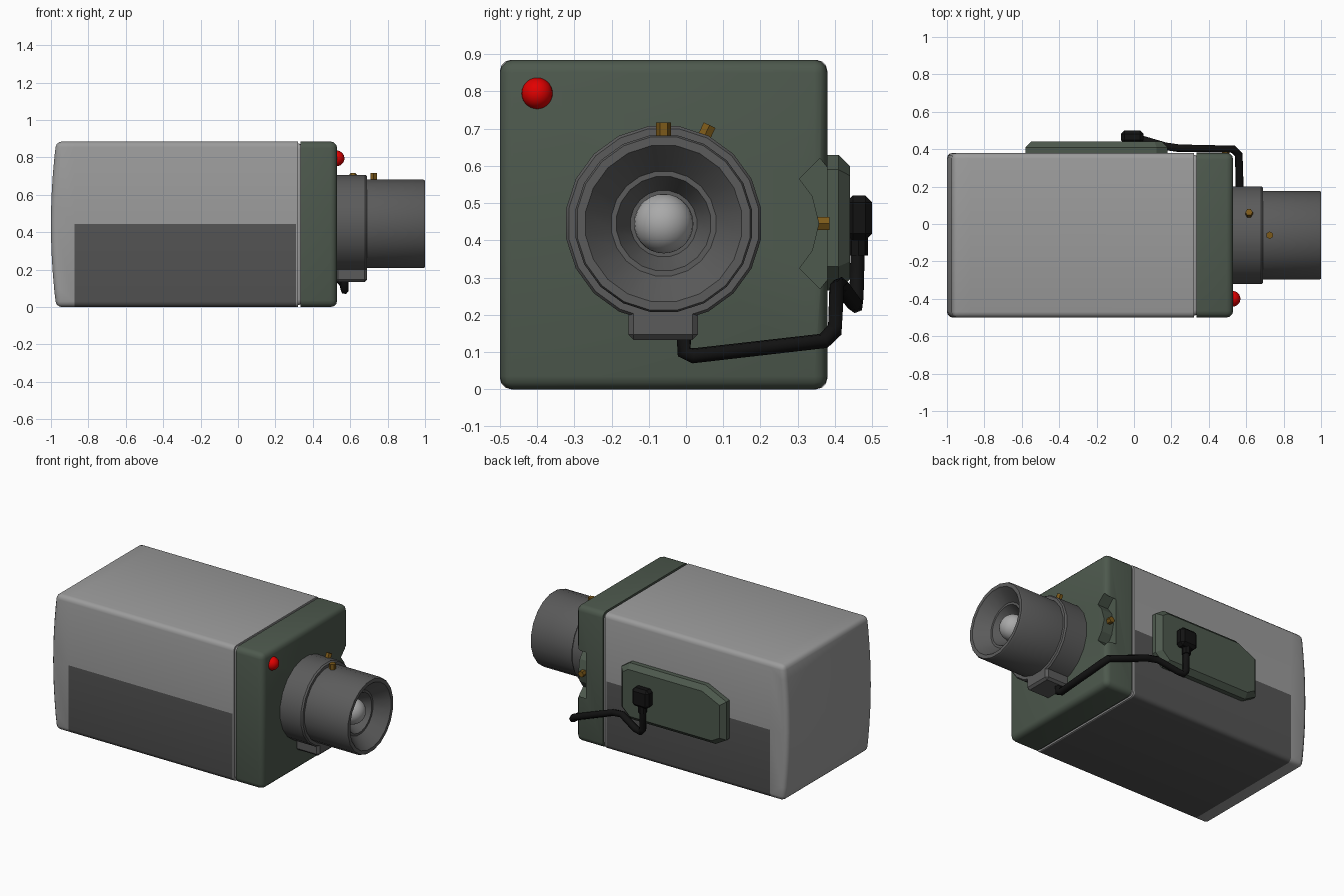
import bpy, bmesh, math
from mathutils import Vector, Matrix

if "Cube" in bpy.data.objects:
    bpy.data.objects.remove(bpy.data.objects["Cube"])

CY, CZ = -0.06, 0.445          # lens axis


def mat(name, r, g, b):
    m = bpy.data.materials.new(name)
    m.diffuse_color = (r, g, b, 1)
    m.use_nodes = True
    m.node_tree.nodes["Principled BSDF"].inputs["Base Color"].default_value = m.diffuse_color
    return m


LIGHT = mat("light_grey", .33, .33, .33)
DARK = mat("dark_grey", .09, .09, .09)
LENS = mat("lens_grey", .105, .105, .105)
GREEN = mat("green", .075, .1, .075)
BLACK = mat("black", .006, .006, .006)
BRASS = mat("brass", .2, .1, .01)
RED = mat("red", .75, .0, .0)
GLASS = mat("glass", .4, .4, .4)


def finish(name, bm, mats, smooth=None):
    bmesh.ops.recalc_face_normals(bm, faces=bm.faces)
    me = bpy.data.meshes.new(name)
    bm.to_mesh(me)
    bm.free()
    ob = bpy.data.objects.new(name, me)
    bpy.context.collection.objects.link(ob)
    for m in mats:
        me.materials.append(m)
    if smooth:
        bpy.ops.object.select_all(action='DESELECT')
        ob.select_set(True)
        bpy.context.view_layer.objects.active = ob
        bpy.ops.object.shade_smooth_by_angle(angle=math.radians(smooth))
    return ob


def prism(pts, depth):
    """Polygon of 3D points extruded along a depth vector."""
    bm = bmesh.new()
    f = bm.faces.new([bm.verts.new(p) for p in pts])
    ext = bmesh.ops.extrude_face_region(bm, geom=[f], use_keep_orig=True)
    bmesh.ops.translate(bm, vec=depth, verts=[v for v in ext["geom"] if isinstance(v, bmesh.types.BMVert)])
    bmesh.ops.recalc_face_normals(bm, faces=bm.faces)
    return bm


def box(x0, x1, y0, y1, z0, z1):
    return prism([(x0, y0, z0), (x1, y0, z0), (x1, y1, z0), (x0, y1, z0)], (0, 0, z1 - z0))


def bevel(bm, width, seg, keep=lambda e: True):
    edges = [e for e in bm.edges if e.calc_face_angle(0) > .6 and keep(e)]
    bmesh.ops.bevel(bm, geom=edges, offset=width, segments=seg, profile=.5, affect='EDGES')


def off_plane(x):
    return lambda e: not all(abs(v.co.x - x) < 1e-4 for v in e.verts)


def peg(name, base, direction, r, length, sides, m):
    bm = bmesh.new()
    d = Vector(direction).normalized()
    rot = d.to_track_quat('Z', 'X').to_matrix().to_4x4()
    bmesh.ops.create_cone(bm, cap_ends=True, segments=sides, radius1=r, radius2=r, depth=length,
                          matrix=Matrix.Translation(Vector(base) + d * length / 2) @ rot)
    return finish(name, bm, [m])


def ball(name, centre, r, m):
    bm = bmesh.new()
    bmesh.ops.create_uvsphere(bm, u_segments=24, v_segments=14, radius=r, matrix=Matrix.Translation(centre))
    return finish(name, bm, [m], 60)


# Housing: bulging rear, dark lower panel
rear = [(-1 + .028 * (t / 5) ** 2, -.5, .4425 + .4425 * t / 5) for t in range(-5, 6)]
bm = prism(rear + [(.32, -.5, .885), (.32, -.5, 0)], (0, .88, 0))
bevel(bm, .03, 3, off_plane(.32))
for co, no in (((0, 0, CZ), (0, 0, 1)), ((-.875, 0, 0), (1, 0, 0)), ((.31, 0, 0), (1, 0, 0))):
    bmesh.ops.bisect_plane(bm, geom=bm.verts[:] + bm.edges[:] + bm.faces[:], plane_co=co, plane_no=no)
for f in bm.faces:
    c = f.calc_center_median()
    f.material_index = int(c.z < CZ and -.875 < c.x < .31)
finish("housing", bm, [LIGHT, DARK], 40)

# Recessed seam
bm = box(.3, .35, -.49, .37, .01, .875)
bevel(bm, .03, 3)
finish("seam", bm, [LIGHT], 40)

# Green front block with a notch on the side
bm = box(.335, .53, -.5, .38, 0, .885)
bevel(bm, .035, 3, off_plane(.335))
front = finish("front_block", bm, [GREEN], 40)
half = [(.36, .175), (.305, .12), (.34, .073)]
notch = [(.42, .1)] + half + [(.358, 0)] + [(y, -z) for y, z in reversed(half)] + [(.42, -.1)]
cut = finish("notch_cutter", prism([(.455, y, CZ + z) for y, z in notch], (.15, 0, 0)), [GREEN])
cut.hide_render = True
cut.hide_viewport = True
mod = front.modifiers.new("notch", 'BOOLEAN')
mod.operation = 'DIFFERENCE'
mod.solver = 'EXACT'
mod.object = cut

# Lens barrel: revolved profile
prof = [(.52, 0), (.52, .265), (.68, .265), (.69, .258), (.69, .24), (.99, .24), (1, .235), (1, .212),
        (.92, .142), (.92, .128), (.85, .09), (.85, 0)]
bm = bmesh.new()
N = 20
rings = []
for x, r in prof:
    rings.append([bm.verts.new((x, CY + r * math.cos(a), CZ + r * math.sin(a)))
                  for a in [(i + .5) * math.tau / N for i in range(N)]])
for a, b in zip(rings, rings[1:]):
    for i in range(N):
        bm.faces.new((a[i], a[(i + 1) % N], b[(i + 1) % N], b[i]))
bmesh.ops.remove_doubles(bm, verts=bm.verts, dist=1e-5)
finish("lens_barrel", bm, [LENS], 30)
ball("lens_glass", (.87, CY, CZ), .08, GLASS)

# Block under the lens
bm = box(.52, .69, -.155, .032, .133, .26)
bevel(bm, .014, 1)
finish("lens_block", bm, [LENS])

# Red lamp and brass screws
ball("lamp", (.527, -.4, .795), .042, RED)
for i, (x, a, r0, r1) in enumerate(((.615, 65, .25, .292), (.725, 90, .22, .272), (.49, 0, .4, .446))):
    d = (0, math.cos(math.radians(a)), math.sin(math.radians(a)))
    peg(f"screw_{i + 1}", (x, CY + d[1] * r0, CZ + d[2] * r0), d, .02, r1 - r0, 6, BRASS)

# Side plate with a chamfered outer rim
outline = [(.18, .33), (.18, .59), (.12, .63), (-.43, .63), (-.58, .56), (-.58, .31), (-.5, .265), (.11, .265)]
bm = prism([(x, .37, z) for x, z in outline], (0, .07, 0))
bevel(bm, .03, 1, lambda e: all(v.co.y > .43 for v in e.verts))
finish("side_plate", bm, [GREEN])

# Plug and its collar
bm = box(-.07, .05, .43, .5, .4, .52)
bevel(bm, .018, 1)
finish("plug", bm, [BLACK])
peg("plug_collar", (-.01, .463, .41), (0, 0, -1), .026, .05, 8, BLACK)

# Cable from plug to lens block
path = [(-.01, .462, .4), (-.01, .458, .25), (.01, .455, .225), (.05, .45, .232), (.17, .415, .28), (.24, .405, .27),
        (.53, .4, .16), (.56, .37, .13), (.57, .02, .09), (.57, -.005, .1), (.57, -.005, .15)]
cu = bpy.data.curves.new("cable", 'CURVE')
cu.dimensions = '3D'
cu.bevel_depth = .022
cu.bevel_resolution = 1
cu.use_fill_caps = True
sp = cu.splines.new('POLY')
sp.points.add(len(path) - 1)
for p, co in zip(sp.points, path):
    p.co = (*co, 1)
cu.materials.append(BLACK)
bpy.context.collection.objects.link(bpy.data.objects.new("cable", cu))
